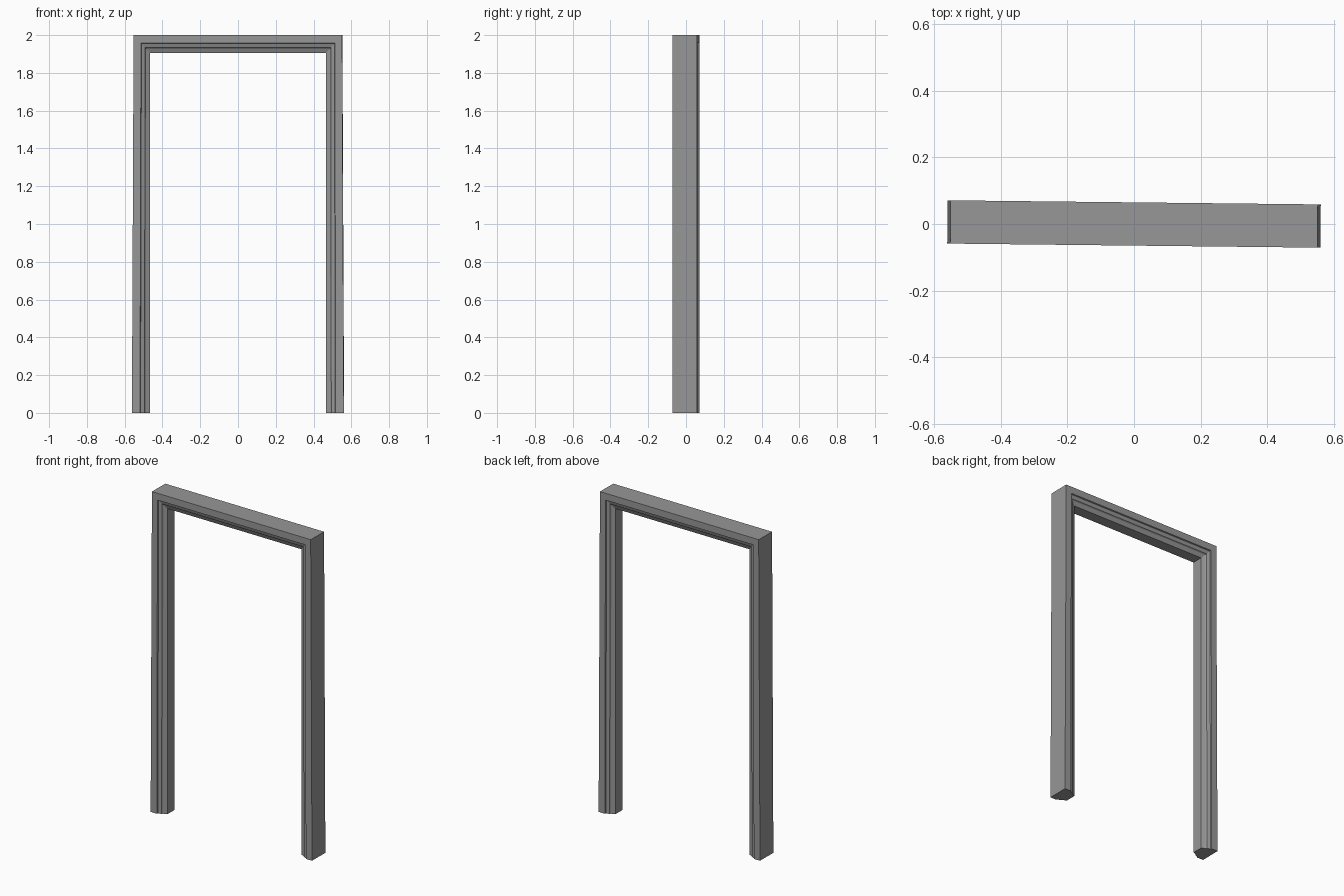
import bpy, bmesh, math

if "Cube" in bpy.data.objects:
    bpy.data.objects.remove(bpy.data.objects["Cube"])

# Moulded cross-section: (fraction from outer edge to inner edge, half depth)
half = [(0, .065), (.45, .065), (.48, .058), (.70, .051), (.75, .044), (1, .034)]
profile = [(u, -d) for u, d in half] + [(u, d) for u, d in reversed(half)]

INNER_X, OUTER_FOOT, OUTER_TOP = .466, .561, .552
TOP_Z, LINTEL_Z = 2.0, 1.905


def station(side, outer, foot):
    """Cross-section points at a foot or a mitred corner."""
    pts = []
    for u, y in profile:
        x = side * (outer + (INNER_X - outer) * u)
        z = 0 if foot else TOP_Z + (LINTEL_Z - TOP_Z) * u
        pts.append((x, y, z))
    return pts


# Sweep the section up one jamb, across the lintel and down the other
bm = bmesh.new()
rings = [[bm.verts.new(p) for p in station(*s)] for s in (
    (-1, OUTER_FOOT, True), (-1, OUTER_TOP, False),
    (1, OUTER_TOP, False), (1, OUTER_FOOT, True))]
n = len(profile)
for a, b in zip(rings, rings[1:]):
    for i in range(n):
        j = (i + 1) % n
        bm.faces.new((a[i], a[j], b[j], b[i]))

# Close the two feet
bm.faces.new(rings[0])
bm.faces.new(rings[-1])
bmesh.ops.recalc_face_normals(bm, faces=bm.faces[:])

# Dark grey finish
mat = bpy.data.materials.new("dark_grey")
mat.diffuse_color = (.31, .31, .31, 1)
mat.use_nodes = True
mat.node_tree.nodes["Principled BSDF"].inputs["Base Color"].default_value = mat.diffuse_color

# The whole frame stands very slightly turned
mesh = bpy.data.meshes.new("door_frame")
bm.to_mesh(mesh)
bm.free()
mesh.materials.append(mat)
frame = bpy.data.objects.new("door_frame", mesh)
frame.rotation_euler.z = -.011
bpy.context.collection.objects.link(frame)
